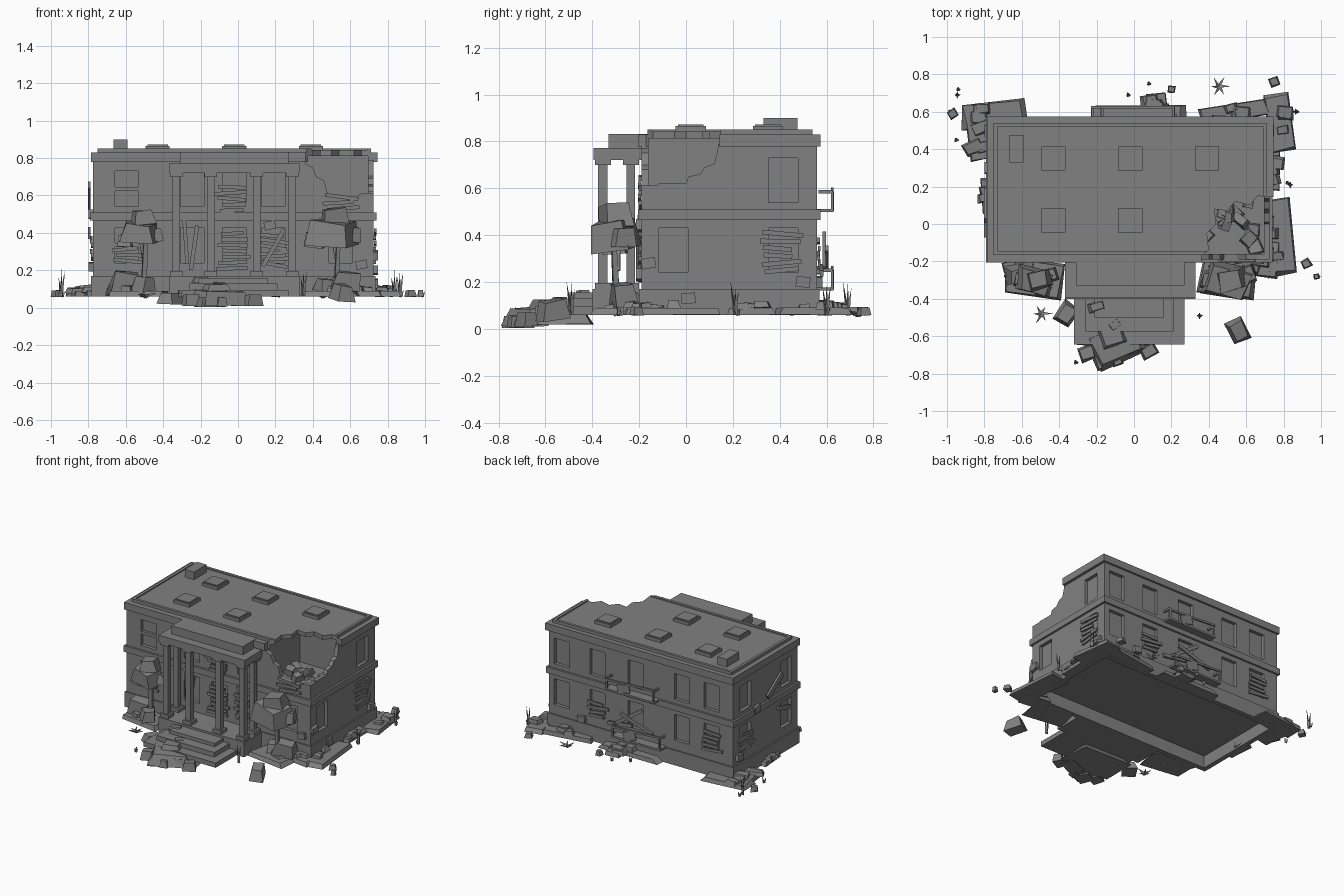
import bpy, bmesh, math, random
from mathutils import Matrix, Vector, Euler

random.seed(7)
R = math.radians
GREY = bpy.data.materials.new('dark_stone')
GREY.diffuse_color = (0.22, 0.22, 0.22, 1)
WALL = {'front': (lambda u: (u, -0.19), 180), 'back': (lambda u: (u, 0.56), 0),
        'right': (lambda u: (0.725, u), -90), 'left': (lambda u: (-0.775, u), 90)}


def finish(name, bm):
    bmesh.ops.recalc_face_normals(bm, faces=bm.faces[:])
    me = bpy.data.meshes.new(name)
    bm.to_mesh(me)
    bm.free()
    me.materials.append(GREY)
    ob = bpy.data.objects.new(name, me)
    bpy.context.collection.objects.link(ob)
    return ob


def add_block(bm, m, size, taper=1.0, rough=0.0):
    vs = bmesh.ops.create_cube(bm, size=1)['verts']
    for v in vs:
        k = taper if v.co.z > 0 else 1
        v.co = Vector((v.co.x * size[0] * k, v.co.y * size[1] * k, v.co.z * size[2]))
        v.co += Vector([random.uniform(-rough, rough) * s for s in size])
        v.co = m @ v.co


def boxes(name, items):
    """items: (x0, x1, y0, y1, z0, z1)"""
    bm = bmesh.new()
    for x0, x1, y0, y1, z0, z1 in items:
        add_block(bm, Matrix.Translation(((x0 + x1) / 2, (y0 + y1) / 2, (z0 + z1) / 2)),
                  (x1 - x0, y1 - y0, z1 - z0))
    return finish(name, bm)


def chunks(name, items, taper=0.85, rough=0.06):
    """items: (x, y, z, sx, sy, sz, yaw[, tilt x, tilt y])"""
    bm = bmesh.new()
    for it in items:
        tx, ty = it[7:9] if len(it) > 7 else (0, 0)
        m = Matrix.Translation(it[:3]) @ Euler((R(tx), R(ty), R(it[6]))).to_matrix().to_4x4()
        add_block(bm, m, it[3:6], taper, rough)
    return finish(name, bm)


def on_wall(name, items):
    """items: (side, u, z, width, height, depth, out, roll), out = centre offset from the wall"""
    bm = bmesh.new()
    for side, u, z, w, h, d, out, roll in items:
        f, a = WALL[side]
        m = (Matrix.Translation((*f(u), z)) @ Matrix.Rotation(R(a), 4, 'Z')
             @ Matrix.Translation((0, out, 0)) @ Matrix.Rotation(R(roll), 4, 'Y'))
        add_block(bm, m, (w, d, h))
    return finish(name, bm)


def prism(name, pts, axis, lo, hi):
    place = {'x': lambda p, t: (t, p[0], p[1]), 'y': lambda p, t: (p[0], t, p[1]),
             'z': lambda p, t: (p[0], p[1], t)}[axis]
    bm = bmesh.new()
    a = [bm.verts.new(place(p, lo)) for p in pts]
    b = [bm.verts.new(place(p, hi)) for p in pts]
    bm.faces.new(a)
    bm.faces.new(b)
    for i in range(len(pts)):
        j = (i + 1) % len(pts)
        bm.faces.new((a[i], a[j], b[j], b[i]))
    return finish(name, bm)


def cut(ob, *cutters):
    for c in cutters:
        c.hide_render = True
        mod = ob.modifiers.new('cut', 'BOOLEAN')
        mod.operation, mod.solver, mod.object = 'DIFFERENCE', 'EXACT', c
        bpy.context.view_layer.objects.active = ob
        bpy.ops.object.modifier_apply(modifier=mod.name)


# main masses
body = boxes('walls', [(-0.775, 0.725, -0.19, 0.56, 0.15, 0.79)])
plinth = boxes('plinth', [(-0.785, 0.735, -0.2, 0.57, 0.06, 0.17)])
boxes('belt_course', [(-0.79, 0.74, -0.205, 0.575, 0.465, 0.51)])
cornice = boxes('cornice', [(-0.785, 0.745, -0.205, 0.575, 0.778, 0.83)])
parapet = boxes('roof_parapet', [(-0.75, 0.71, -0.165, 0.54, 0.82, 0.852)])

# window recesses
wins = []
for z in (0.335, 0.635):
    wins += [('front', u, z) for u in (-0.595, -0.245, -0.02, 0.19, 0.55)]
    wins += [('back', u, z) for u in (0.62, 0.33, 0.02, -0.36, -0.6)]
    wins += [(s, u, z) for s in ('left', 'right') for u in (-0.055, 0.415)]
solid = [w for w in wins if not (w[2] > 0.5 and w[:2] in (('front', 0.55), ('right', -0.055)))]
win_cut = on_wall('window_cutter', [(s, u, z, 0.125, 0.19, 0.05, 0, 0) for s, u, z in solid])

# broken corner: hollow room, jagged front wall, jagged side wall, roof hole
room = boxes('room_cutter', [(0.33, 0.695, -0.16, 0.25, 0.515, 0.812)])
front_gap = prism('front_gap_cutter', [(0.35, 0.9), (0.36, 0.77), (0.4, 0.75), (0.42, 0.7), (0.46, 0.68),
                  (0.48, 0.61), (0.55, 0.6), (0.6, 0.57), (0.66, 0.61), (0.8, 0.62), (0.8, 0.9)], 'y', -0.3, -0.12)
side_gap = prism('side_gap_cutter', [(-0.3, 0.62), (0.0, 0.62), (0.01, 0.65), (0.06, 0.66), (0.08, 0.69),
                 (0.12, 0.705), (0.135, 0.76), (0.145, 0.9), (-0.3, 0.9)], 'x', 0.66, 0.9)
roof_gap = prism('roof_gap_cutter', [(0.36, -0.3), (0.36, -0.17), (0.4, -0.14), (0.39, -0.05), (0.44, 0.0), (0.43, 0.08),
                 (0.5, 0.07), (0.54, 0.12), (0.62, 0.1), (0.66, 0.15), (0.8, 0.14), (0.8, -0.3)], 'z', 0.7, 0.95)
under = boxes('underside_cutter', [(-0.75, 0.7, -0.165, 0.535, 0, 0.155)])
tray = boxes('roof_tray_cutter', [(-0.73, 0.69, -0.145, 0.52, 0.843, 0.9)])
cut(body, win_cut, room, front_gap, side_gap)
cut(plinth, under)
cut(cornice, room, roof_gap)
cut(parapet, roof_gap, tray)
for c in (win_cut, room, front_gap, side_gap, roof_gap, under, tray):
    bpy.data.objects.remove(c)

# window bars of the two-pane windows
on_wall('window_crossbars', [('front', -0.595, z, 0.125, 0.022, 0.02, -0.012, 0) for z in (0.335, 0.635)])

# roof skylights and chimney
boxes('skylights', [(x - s, x + s, y - s, y + s, 0.84, h) for x, y in
      ((-0.43, 0.35), (-0.02, 0.35), (0.39, 0.35), (-0.43, 0.02), (-0.02, 0.02)) for s, h in ((0.065, 0.865), (0.055, 0.872))])
boxes('chimney', [(-0.665, -0.59, 0.33, 0.475, 0.84, 0.9)])

# portico: floor, steps, columns with bases and capitals, entablature
boxes('portico_floor', [(-0.37, 0.33, -0.4, -0.18, 0.06, 0.17)])
boxes('steps', [(-0.32, 0.27, -0.645, -0.38, 0.06, 0.095), (-0.26, 0.21, -0.575, -0.38, 0.06, 0.13),
                (-0.21, 0.16, -0.5, -0.38, 0.06, 0.155)])
cols = []
for x in (-0.33, -0.145, 0.1, 0.29):
    for y, r in ((-0.355, 0.02), (-0.235, 0.018)):
        if y > -0.3 and abs(x) < 0.2:
            continue
        cols += [(x - r, x + r, y - r, y + r, 0.17, 0.73)]
        cols += [(x - 0.034, x + 0.034, y - 0.034, y + 0.034, a, b) for a, b in ((0.17, 0.195), (0.7, 0.73))]
boxes('columns', cols)
boxes('entablature', [(-0.37, 0.33, -0.395, -0.19, 0.72, 0.772), (-0.31, 0.27, -0.33, -0.16, 0.772, 0.832)])

# boards nailed over windows
planks = []
for s, u, z0, n, tilt in (('front', -0.02, 0.21, 7, 4), ('front', -0.03, 0.52, 5, 5), ('right', 0.4, 0.25, 6, 6),
                          ('front', 0.19, 0.23, 6, 14), ('front', 0.55, 0.53, 3, 8), ('back', -0.6, 0.25, 5, 6),
                          ('back', 0.33, 0.25, 4, 9), ('left', 0.415, 0.27, 4, 9), ('front', -0.595, 0.25, 3, 8)):
    for i in range(n):
        planks.append((s, u + random.uniform(-.015, .015), z0 + i * 0.031, random.uniform(0.12, 0.18), 0.02,
                       0.012, 0.006 + 0.003 * (i % 2), random.uniform(-tilt, tilt)))
planks += [('front', 0.19, 0.32, 0.23, 0.022, 0.012, 0.018, 60), ('front', -0.235, 0.32, 0.24, 0.022, 0.012, 0.012, 82),
           ('front', -0.28, 0.36, 0.25, 0.02, 0.012, 0.012, 94), ('back', 0.05, 0.33, 0.26, 0.025, 0.015, 0.03, 35),
           ('back', -0.02, 0.3, 0.28, 0.025, 0.015, 0.04, -18), ('back', 0.13, 0.25, 0.2, 0.025, 0.015, 0.02, 8),
           ('left', 0.1, 0.6, 0.2, 0.04, 0.015, 0.02, 35), ('left', 0.0, 0.4, 0.14, 0.03, 0.015, 0.02, -15)]
on_wall('window_boards', planks)

# rear balconies: floor, posts, rails
for name, u, z in (('upper_balcony', 0.02, 0.505), ('lower_balcony', -0.03, 0.17)):
    on_wall(name, [('back', u, z, 0.4, 0.014, 0.08, 0.03, 0), ('back', u, z + 0.08, 0.4, 0.014, 0.012, 0.064, 3)]
            + [('back', u + d, z + 0.04, 0.014, 0.08, 0.012, 0.064, 0) for d in (-0.19, 0.19)]
            + [('back', u + d, z + 0.08, 0.012, 0.014, 0.06, 0.035, 0) for d in (-0.19, 0.19)]
            + [('back', u + 0.05, z + 0.04, 0.1, 0.06, 0.008, 0.068, 14)])

# loose stones stuck to the walls
on_wall('wall_patches', [(s, u, z, 0.06, 0.045, 0.03, 0.008, r) for s, u, z, r in (
    ('front', 0.17, 0.44, 12), ('right', 0.01, 0.13, 5), ('right', -0.16, 0.28, 10), ('right', 0.5, 0.2, -8),
    ('front', 0.66, 0.23, 10), ('back', 0.45, 0.2, 8), ('left', 0.3, 0.5, 5), ('left', 0.5, 0.22, -6))])

# blocky shrub trees
for name, x, s in (('left_tree', -0.53, 0.8), ('right_tree', 0.5, 1.0)):
    chunks(name + '_trunk', [(x + 0.03, -0.3, 0.2, 0.026, 0.026, 0.28, 10, 3, 2), (x + 0.02, -0.29, 0.3, 0.02, 0.02, 0.1, 0, 0, -10)])
    chunks(name + '_crown', [(x, -0.31, 0.4, 0.24 * s, 0.17 * s, 0.13 * s, -12, 5, 6),
                             (x + 0.02, -0.3, 0.48, 0.15 * s, 0.12 * s, 0.1 * s, 15, 0, -5),
                             (x + 0.11 * s, -0.27, 0.39, 0.08 * s, 0.09 * s, 0.08 * s, 20),
                             (x - 0.09 * s, -0.3, 0.36, 0.09 * s, 0.09 * s, 0.08 * s, -10)], 0.8, 0.08)

# broad rubble slabs around the foot of the walls
slabs = [(-0.75, 0.585, 0.34, 0.14, 6), (-0.83, 0.47, 0.12, 0.26, 8), (0.78, 0.54, 0.13, 0.31, 8), (0.54, 0.6, 0.38, 0.09, 9),
         (0.77, -0.07, 0.16, 0.42, 6), (0.5, -0.29, 0.3, 0.19, -8), (-0.53, -0.29, 0.3, 0.19, -8), (0.04, 0.6, 0.48, 0.07, 0),
         (0.12, 0.65, 0.11, 0.1, 5), (0.75, 0.28, 0.06, 0.2, 0), (-0.79, 0.15, 0.05, 0.2, 4), (-0.64, -0.27, 0.1, 0.18, 0),
         (0.68, -0.22, 0.18, 0.12, -8)]
chunks('rubble_slabs', [(x, y, 0.075, w, d, 0.03, a) for x, y, w, d, a in slabs], 0.9, 0.03)
stones = []
for x, y, w, d, a in slabs:
    for i in range(3):
        s = random.uniform(0.06, 0.11)
        stones.append((x + random.uniform(-.32, .32) * w, y + random.uniform(-.25, .25) * d,
                       random.uniform(0.085, 0.105), s, s * 0.7, random.uniform(0.025, 0.04),
                       a + random.uniform(-15, 15), random.uniform(-6, 6), random.uniform(-6, 6)))
stones += [(x, -0.27, 0.14, 0.16, 0.1, 0.1, 10, 8, 6) for x in (-0.6, 0.58)]
stones += [(-0.5, -0.33, 0.12, 0.1, 0.1, 0.08, 40, 5, 5), (0.47, -0.25, 0.12, 0.1, 0.1, 0.06, 30, 5, 5)]
chunks('rubble_stones', stones, 0.75, 0.08)

# collapsed debris in the broken room
chunks('room_debris', [(random.uniform(0.38, 0.68), random.uniform(-0.13, 0.12), random.uniform(0.52, 0.57),
                        random.uniform(0.05, 0.13), random.uniform(0.04, 0.08), random.uniform(0.02, 0.06),
                        random.uniform(0, 180), random.uniform(-25, 25), random.uniform(-25, 25)) for i in range(16)])

# broken slabs sliding down the steps
chunks('step_debris', [(-0.1, -0.63, 0.055, 0.3, 0.22, 0.07, 25, 5, 0), (-0.12, -0.6, 0.105, 0.14, 0.12, 0.04, 20),
                       (-0.36, -0.48, 0.05, 0.1, 0.12, 0.06, -35), (-0.25, -0.69, 0.04, 0.09, 0.08, 0.06, 20),
                       (-0.17, -0.72, 0.03, 0.1, 0.11, 0.05, 25), (-0.09, -0.73, 0.03, 0.06, 0.06, 0.05, 20),
                       (0.08, -0.68, 0.04, 0.09, 0.07, 0.06, 30), (-0.1, -0.54, 0.12, 0.07, 0.05, 0.03, 40),
                       (-0.2, -0.44, 0.15, 0.09, 0.05, 0.03, 15), (-0.02, -0.66, 0.04, 0.16, 0.1, 0.06, 20),
                       (-0.1, -0.53, 0.045, 0.4, 0.26, 0.05, 0)], 0.72, 0.05)

# scattered rocks
chunks('scattered_rocks', [(0.56, -0.57, 0.08, 0.1, 0.13, 0.08, 25, 8, 5)] + [(x, y, 0.075, s, s, 0.035, a) for x, y, s, a in (
    (0.92, -0.21, 0.05, 30), (0.975, -0.28, 0.03, 10), (-0.97, 0.59, 0.05, 35), (0.75, 0.76, 0.05, 20), (0.2, 0.72, 0.04, -10))], 0.7)


# grass: upright tufts, low stars and tiny sprouts
def grass(name, spots, n, length, lean, width):
    bm = bmesh.new()
    for x, y in spots:
        for i in range(n):
            L = length * random.uniform(0.75, 1.1)
            m = (Matrix.Translation((x, y, 0.06)) @ Matrix.Rotation(2 * math.pi * i / n, 4, 'Z')
                 @ Matrix.Rotation(R(lean), 4, 'Y') @ Matrix.Translation((0, 0, L / 2)))
            bmesh.ops.create_cone(bm, cap_ends=True, segments=3, radius1=width, radius2=0, depth=L, matrix=m)
    finish(name, bm)


grass('grass_tufts', [(-0.945, 0.69), (0.835, 0.21), (0.35, -0.49), (0.865, 0.6)], 4, 0.135, 8, 0.01)
grass('grass_stars', [(-0.495, -0.48), (0.455, 0.735)], 6, 0.06, 72, 0.013)
grass('grass_sprouts', [(-0.94, 0.72), (-0.95, 0.45), (0.08, 0.75), (-0.03, 0.69), (0.87, 0.6), (0.82, 0.22),
                        (0.985, -0.28), (-0.985, 0.6), (-0.31, -0.74)], 3, 0.035, 25, 0.012)
